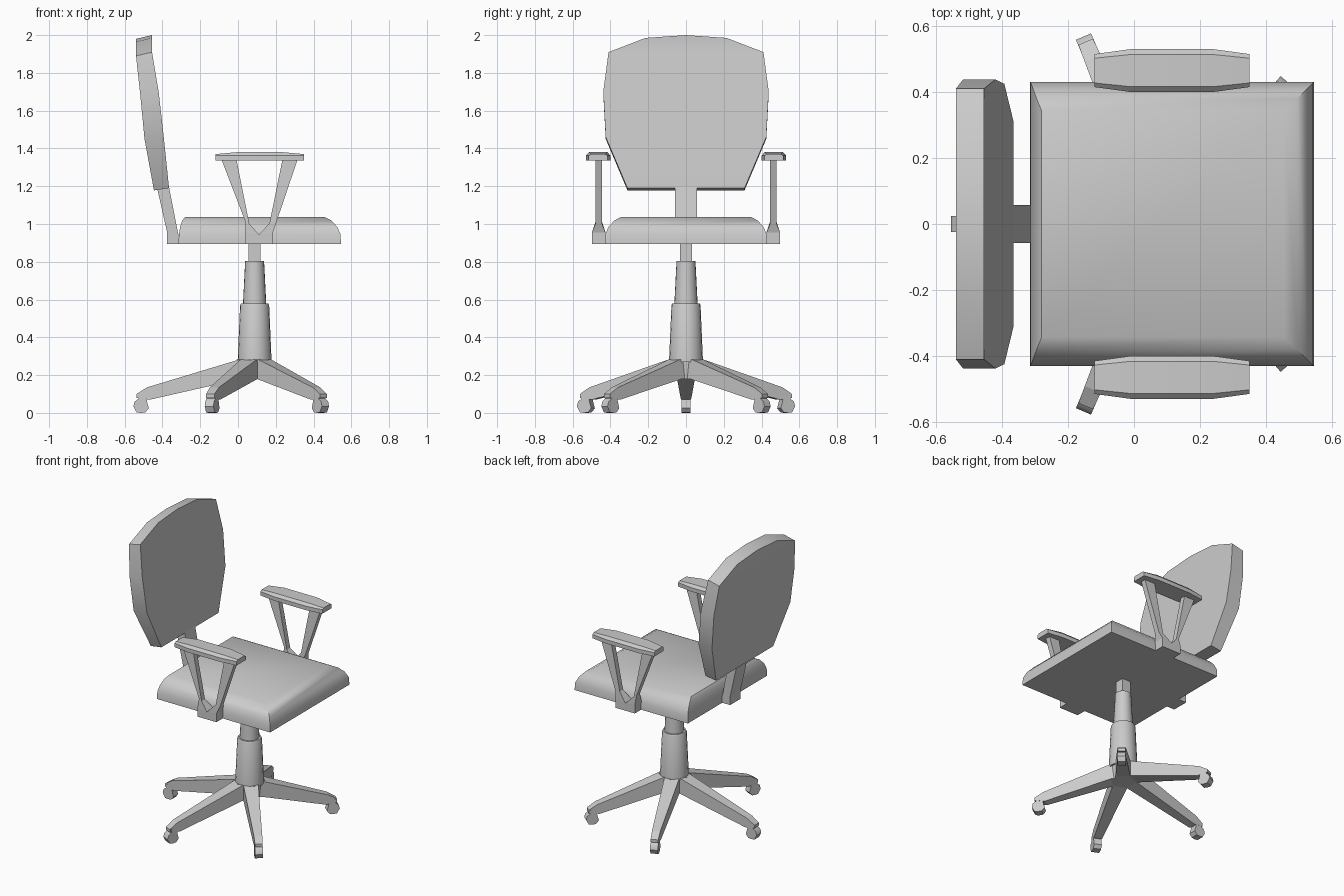
import bpy, bmesh, math
from mathutils import Matrix, Vector

cube = bpy.data.objects.get("Cube")
if cube:
    bpy.data.objects.remove(cube, do_unlink=True)

grey = bpy.data.materials.new("light_grey")
grey.use_nodes = True
colour = (0.6, 0.6, 0.6, 1)
grey.diffuse_color = colour
grey.node_tree.nodes["Principled BSDF"].inputs["Base Color"].default_value = colour
AXIS = 0.088  # x of the central column


def finish(name, bm, smooth=0):
    bmesh.ops.remove_doubles(bm, verts=bm.verts, dist=0.0005)
    bmesh.ops.recalc_face_normals(bm, faces=bm.faces)
    mesh = bpy.data.meshes.new(name)
    bm.to_mesh(mesh)
    bm.free()
    mesh.materials.append(grey)
    obj = bpy.data.objects.new(name, mesh)
    bpy.context.collection.objects.link(obj)
    if smooth:
        bpy.ops.object.select_all(action='DESELECT')
        obj.select_set(True)
        bpy.context.view_layer.objects.active = obj
        bpy.ops.object.shade_smooth_by_angle(angle=math.radians(smooth))
    return obj


def loft(name, rings, smooth=0):
    """Join equal-sized closed rings of points and cap both ends."""
    bm = bmesh.new()
    rows = [[bm.verts.new(p) for p in ring] for ring in rings]
    n = len(rows[0])
    for a, b in zip(rows, rows[1:]):
        for i in range(n):
            j = (i + 1) % n
            bm.faces.new((a[i], a[j], b[j], b[i]))
    bm.faces.new(rows[0])
    bm.faces.new(rows[-1])
    return finish(name, bm, smooth)


def prism(name, profile, half_width, matrix=Matrix(), smooth=0):
    """Extrude an x-z profile along y; half_width(x, z) allows tapering."""
    rings = [[matrix @ Vector((x, s * half_width(x, z), z)) for x, z in profile]
             for s in (-1, 1)]
    return loft(name, rings, smooth)


def turned(name, outline, sides, smooth=0, turn=0.0):
    """Stack of circular rings around the column axis."""
    rings = []
    for r, z in outline:
        angles = [turn + math.tau * i / sides for i in range(sides)]
        rings.append([(AXIS + r * math.cos(a), r * math.sin(a), z) for a in angles])
    return loft(name, rings, smooth)


# Column: hub, wide sleeve, narrow sleeve, square post
turned("hub", [(0.085, 0.18), (0.095, 0.283)], 5, turn=math.pi)
turned("lower_sleeve", [(0.09, 0.27), (0.077, 0.57), (0.072, 0.58)], 20, 40)
turned("upper_sleeve", [(0.062, 0.57), (0.05, 0.805)], 20, 40)
turned("post", [(0.045, 0.8), (0.045, 0.9)], 4, turn=math.pi / 4)

# Five legs with casters
wheel = [(-0.04, 0.025), (-0.022, 0.003), (0, 0), (0.025, 0.003), (0.042, 0.035),
         (0.035, 0.06), (0.015, 0.075), (0.015, 0.1), (-0.025, 0.1), (-0.03, 0.06)]
for angle, length in ((180, 0.6), (113, 0.575), (-113, 0.575), (49, 0.53), (-49, 0.53)):
    place = Matrix.Translation((AXIS, 0, 0)) @ Matrix.Rotation(math.radians(angle), 4, 'Z')
    leg = [(0, 0.18), (0.07, 0.18), (length - 0.045, 0.07), (length + 0.025, 0.08),
           (length + 0.025, 0.1), (length - 0.03, 0.135), (0.08, 0.283), (0, 0.283)]
    prism("leg", leg, lambda x, z: 0.05 - 0.025 * x / length, place)
    prism("caster", wheel, lambda x, z: 0.025,
          place @ Matrix.Translation((length, 0, 0)), 40)

# Seat cushion: stacked rectangles (back x, front x, half width, z)
seat = [(-0.315, 0.545, 0.43, 0.895), (-0.313, 0.543, 0.428, 0.945),
        (-0.306, 0.525, 0.41, 0.985), (-0.295, 0.495, 0.38, 1.018),
        (-0.28, 0.455, 0.343, 1.038)]
loft("seat", [[(b, -w, z), (f, -w, z), (f, w, z), (b, w, z)] for b, f, w, z in seat], 40)

# Backrest: rows of (half width, z, front x, back x, drop of the rear edge)
back = [(0.31, 1.19, -0.365, -0.445, 0.012), (0.425, 1.46, -0.393, -0.495, 0.01),
        (0.438, 1.7, -0.42, -0.518, 0.01), (0.41, 1.91, -0.455, -0.54, 0.02),
        (0.215, 1.985, -0.455, -0.54, 0.02), (0.0, 2.0, -0.455, -0.54, 0.02)]
bm = bmesh.new()
rows = []
for w, z, f, b, drop in back:
    rows.append([bm.verts.new(p) for p in
                 ((f, -w, z), (f, w, z), (b, w, z - drop), (b, -w, z - drop))])
for lo, hi in zip(rows, rows[1:]):
    for i in range(4):
        j = (i + 1) % 4
        bm.faces.new((lo[i], lo[j], hi[j], hi[i]))
bm.faces.new(rows[0])
finish("backrest", bm, 25)

# Back support strut
prism("back_support", [(-0.375, 0.895), (-0.3, 0.895), (-0.318, 0.955), (-0.37, 1.22),
                       (-0.435, 1.22), (-0.375, 0.955)], lambda x, z: 0.057)

# Armrests: bracket, two splayed struts and a pad on each side
bracket = [(0.04, 0.895), (0.185, 0.895), (0.185, 0.955), (0.112, 0.945), (0.04, 0.955)]
rear = [(0.04, 0.955), (0.04, 1.01), (-0.087, 1.34), (-0.008, 1.34), (0.06, 1.0), (0.112, 0.945)]
front = [(0.185, 0.955), (0.2, 1.0), (0.315, 1.34), (0.235, 1.34), (0.167, 1.005), (0.112, 0.945)]
for side, label in ((1, "left"), (-1, "right")):
    place = Matrix.Translation((0, side * 0.462, 0))
    prism(label + "_arm_bracket", bracket, lambda x, z: 0.036, place)
    for part, shape in (("rear", rear), ("front", front)):
        prism(f"{label}_{part}_arm_strut", shape,
              lambda x, z: 0.036 if z < 0.96 else 0.018, place)
    pad = [(-0.12, 0.05, 1.37), (-0.01, 0.065, 1.38), (0.24, 0.065, 1.38), (0.35, 0.05, 1.37)]
    y = side * 0.465
    loft(label + "_arm_pad",
         [[(x, y - w, 1.335), (x, y + w, 1.335), (x, y + w, 1.362),
           (x, y + w * 0.75, z), (x, y - w * 0.75, z), (x, y - w, 1.362)]
          for x, w, z in pad], 35)
